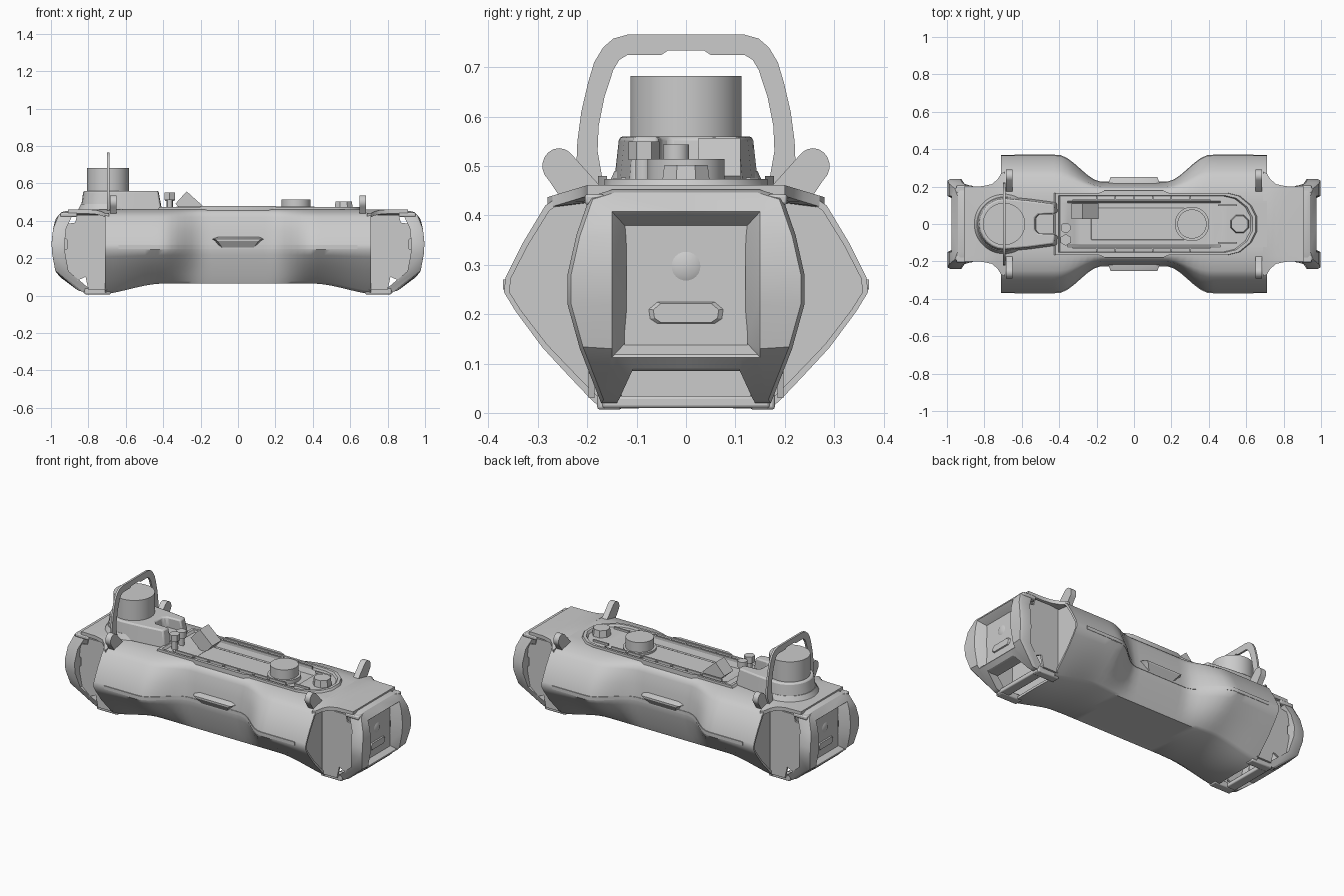
import bpy, bmesh, math
from mathutils import Matrix

cube = bpy.data.objects.get("Cube")
if cube:
    bpy.data.objects.remove(cube, do_unlink=True)

grey = bpy.data.materials.new("plain_grey")
grey.use_nodes = True
COLOUR = (0.6, 0.6, 0.6, 1)
grey.diffuse_color = COLOUR
grey.node_tree.nodes["Principled BSDF"].inputs["Base Color"].default_value = COLOUR


def finish(name, bm, bevel=0, angle=30):
    bmesh.ops.remove_doubles(bm, verts=bm.verts, dist=1e-5)
    bmesh.ops.recalc_face_normals(bm, faces=bm.faces)
    me = bpy.data.meshes.new(name)
    bm.to_mesh(me)
    bm.free()
    ob = bpy.data.objects.new(name, me)
    bpy.context.collection.objects.link(ob)
    me.materials.append(grey)
    bpy.ops.object.select_all(action='DESELECT')
    ob.select_set(True)
    bpy.context.view_layer.objects.active = ob
    bpy.ops.object.shade_smooth_by_angle(angle=math.radians(angle))
    if bevel:
        mod = ob.modifiers.new("bevel", 'BEVEL')
        mod.width, mod.segments = bevel, 2


def loft(name, rings, capped=True, **kw):
    """Skin a list of equal closed rings of points."""
    bm = bmesh.new()
    rows = [[bm.verts.new(p) for p in r] for r in rings]
    n = len(rows[0])
    for a, b in zip(rows, rows[1:]):
        for i in range(n):
            j = (i + 1) % n
            bm.faces.new((a[i], a[j], b[j], b[i]))
    if capped:
        bm.faces.new(rows[0])
        bm.faces.new(rows[-1])
    finish(name, bm, **kw)


def prism(name, pts, lo, hi, axis='z', taper=0, **kw):
    """Extrude a flat outline along an axis, drawing in its far end."""
    place = {'x': lambda a, b, t: (t, a, b), 'y': lambda a, b, t: (a, t, b),
             'z': lambda a, b, t: (a, b, t)}[axis]
    ca = sum(p[0] for p in pts) / len(pts)
    cb = sum(p[1] for p in pts) / len(pts)
    far = [(ca + (a - ca) * (1 - taper), cb + (b - cb) * (1 - taper)) for a, b in pts]
    loft(name, [[place(a, b, lo) for a, b in pts], [place(a, b, hi) for a, b in far]], **kw)


def box(name, centre, size, tilt=0, **kw):
    bm = bmesh.new()
    m = Matrix.Translation(centre) @ Matrix.Rotation(tilt, 4, 'Y') @ Matrix.Diagonal((*size, 1))
    bmesh.ops.create_cube(bm, size=1, matrix=m)
    finish(name, bm, **kw)


def disc(name, x, y, r, lo, hi, n=32, **kw):
    pts = [(x + r * math.cos(t), y + r * math.sin(t))
           for t in (math.tau * (i + 0.5) / n for i in range(n))]
    prism(name, pts, lo, hi, **kw)


def mirrored(half):
    """Close a half outline across the first coordinate."""
    return half + [(-a, b) for a, b in reversed(half) if abs(a) > 1e-6]


def lerp(table, t):
    for (a, u), (b, v) in zip(table, table[1:]):
        if t <= b:
            f = max(0, (t - a) / (b - a))
            return u + (v - u) * f
    return table[-1][1]


def ease(a, b, t):
    t = min(1, max(0, (t - a) / (b - a)))
    return t * t * (3 - 2 * t)


# Main body: wide ends, pinched middle, shallow trough in the top
section = [(.17, .46), (.25, .443), (.285, .42), (.33, .345), (.365, .275), (.369, .245),
           (.345, .205), (.29, .13), (.235, .07), (.19, .022), (.17, .005), (0, .008)]


def pinch(x):
    return .27 + .73 * ease(.17, .41, abs(x))


def body_ring(x, inset=0, at=None):
    k, sag = pinch(x), .06 * (1 - ease(.4, .76, abs(x)))
    floor = .461 - (.028 if -.34 < x < .43 else 0)
    half = [(0, floor), (.112, floor), (.122, .461)]
    half += [(y if y <= .17 else .17 + (y - .17) * k,
              z + sag * max(0, (.25 - z) / .25)) for y, z in section]
    return [(x if at is None else at, y * (1 - inset), .25 + (z - .25) * (1 - inset * 2))
            for y, z in mirrored(half)]


xs = [-.71 + 1.42 * i / 40 for i in range(41)]
ends = [[body_ring(s * .71, .03), body_ring(s * .71, .03, s * .694)] for s in (-1, 1)]
loft("main_body", ends[0][::-1] + [body_ring(x) for x in xs] + ends[1], angle=45)

for s in (1, -1):
    # Seam strip around each flank
    span = [x for x in xs if abs(x) < .66]
    outer = [(x, s * (.1725 + .198 * pinch(x))) for x in span]
    inner = [(x, s * .16) for x in reversed(span)]
    prism("seam_strip", outer + inner, .25, .27)

    # Side latch: a flange with a sloped underside
    def latch(z, y, w):
        return [(-w, s * .2, z), (-w + .02, s * y, z), (w - .02, s * y, z), (w, s * .2, z)]
    loft("side_latch", [latch(.25, .222, .1), latch(.292, .25, .13),
                        latch(.302, .25, .145), latch(.314, .225, .12)])

# End housings
cap_half = [(0, .452), (.15, .452), (.195, .438), (.222, .36), (.24, .28), (.24, .22),
            (.215, .13), (.172, .02), (.14, .02), (.11, .085), (0, .085)]
front_x = [(.02, .845), (.08, .93), (.125, .975), (.2, .992), (.28, .997), (.37, .987), (.42, .972), (.452, .935)]


def cap_ring(s, inset, depth, w=None, lo=0, hi=1):
    pts = []
    for y, z in mirrored(cap_half):
        if w:
            y, z = max(-w, min(w, y)), max(lo, min(hi, z))
        else:
            y, z = y * (1 - inset), .25 + (z - .25) * (1 - inset)
        pts.append((s * (lerp(front_x, z) - depth), y, z))
    return pts


for s in (1, -1):
    # End bumper frame with a stepped recessed window
    loft("end_bumper", [cap_ring(s, 0, .07), cap_ring(s, 0, .015), cap_ring(s, .03, 0),
                        cap_ring(s, 0, 0, .15, .112, .408), cap_ring(s, 0, .008, .145, .118, .402),
                        cap_ring(s, 0, .06, .12, .145, .375)], capped=False)
    loft("bumper_back", [cap_ring(s, 0, .07), cap_ring(s, 0, .07, .13, .13, .39)], capped=False)
    box("end_panel", (s * .922, 0, .26), (.02, .25, .245))
    # Moulded grip and round boss on the end panel
    boss = [(.033 * math.cos(math.tau * i / 24), .297 + .033 * math.sin(math.tau * i / 24)) for i in range(24)]
    prism("panel_boss", boss, s * .93, s * .937, 'x', taper=.4)
    grip = mirrored([(0, .225), (.06, .225), (.078, .21), (.075, .19), (.06, .18), (0, .18)])
    prism("panel_grip", grip, s * .93, s * .939, 'x', taper=.15)

    # Top deck neck, following the body's shoulder
    neck = [(.69, .28), (.71, .27), (.73, .238), (.76, .213), (.81, .202), (.91, .2)]
    rings = []
    for x, y in neck:
        edge = .461 - .3 * max(0, y - .2)
        rings.append([(s * x, a, b) for a, b in mirrored([(.17, .461), (y, edge), (y, edge - .022), (.16, .43)])])
    loft("deck_neck", rings)
    # Bottom lip with an opening behind it
    box("bottom_lip", (s * .795, 0, .022), (.06, .34, .025), bevel=.006)
    for t in (1, -1):
        box("lip_arm", (s * .75, t * .155, .024), (.14, .05, .035), bevel=.006)
        # Upright side panel between body and bumper
        plate = [(.7, .03), (.8, .03), (.815, .1), (.86, .08), (.9, .12), (.935, .14), (.935, .24),
                 (.915, .25), (.915, .3), (.935, .31), (.935, .38), (.87, .39), (.86, .43), (.7, .43)]
        prism("side_panel", [(s * x, z) for x, z in plate], t * .185, t * .197, 'y')
        # Corner tab on the bumper
        box("corner_tab", (s * .905, t * .185, .432), (.09, .04, .022), bevel=.006)
        # Rounded strap ear
        ear = [(.17, .455), (.2, .44), (.25, .43)]
        ear += [(.257 + .034 * math.cos(a), .5 + .036 * math.sin(a))
                for a in (math.radians(-50 + 20 * i) for i in range(10))]
        prism("strap_ear", [(t * y, z) for y, z in ear], s * .65, s * .685, 'x')

# Turret mound with a notch on its inner side
mound = [(-.695 + .147 * math.cos(math.radians(a)), .147 * math.sin(math.radians(a))) for a in range(90, 271, 15)]
side = [(-.56, .135), (-.41, .115), (-.405, .06), (-.5, .055), (-.52, .035)]
mound += [(x, -y) for x, y in side] + side[::-1]
prism("turret_mound", mound, .455, .56, taper=.08, bevel=.008)
box("notch_step", (-.48, 0, .475), (.1, .1, .05))
disc("mound_skirt", -.695, 0, .165, .45, .49, taper=.12)
disc("turret_drum", -.695, 0, .113, .54, .682, n=48)

# Carry handle: a flat closed arch
arch_out = [(.2, .45), (.222, .5), (.22, .55), (.212, .61), (.198, .67), (.186, .71), (.168, .74), (.147, .758), (.118, .766)]
arch_in = [(.05, .725), (.118, .725), (.135, .715), (.147, .695), (.165, .64), (.177, .58), (.179, .53), (.165, .45)]
right_out = [(-y, z) for y, z in reversed(arch_out)]
arch_mid = [(-y, z) for y, z in reversed(arch_in)] + [(-.036, .734), (.036, .734)] + arch_in
prism("carry_handle", arch_out + right_out + arch_mid, -.7, -.688, 'x')

# Raised deck rim around the control tray
rim = [(-.42, .165), (.5, .165), (.56, .15), (.62, .1), (.65, .04)]
rim = rim + [(x, -y) for x, y in reversed(rim)]


def scaled(f, z):
    return [(.1 + (x - .1) * f, y * (f - .05 if f < 1 else 1), z) for x, y in rim]


loft("deck_rim", [scaled(1.02, .455), scaled(1, .474), scaled(.97, .474), scaled(.95, .46)], capped=False)

# Control tray: cover plate in the trough, rails and ribs
box("centre_cover", (.02, 0, .437), (.5, .17, .012), bevel=.004)
for s in (1, -1):
    box("tray_rail", (.04, s * .127, .468), (.74, .01, .018))
    for i in range(6):
        box("tray_rib", (-.2 + .1 * i, s * .135, .469), (.008, .024, .014))
    prism("grip_ridge", [(-.2, s * .16), (.2, s * .16), (.16, s * .178), (-.16, s * .178)], .45, .48)
    box("end_bar", (.5, s * .1, .466), (.1, .01, .012))

# Knobs and controls
disc("round_dial", .31, 0, .078, .43, .514, n=40)
disc("dial_base", .31, 0, .092, .43, .455, n=40)
disc("faceted_knob", .565, 0, .054, .455, .502, n=8, taper=.12)
disc("small_post", -.365, -.02, .016, .455, .51, n=16)
disc("small_knob", -.365, -.02, .027, .505, .543, n=16)
disc("hex_post", -.365, -.085, .018, .455, .52, n=12)
disc("hex_knob", -.365, -.085, .031, .512, .55, n=6)
box("tilted_lever", (-.262, .068, .485), (.115, .085, .09), tilt=math.radians(42))
